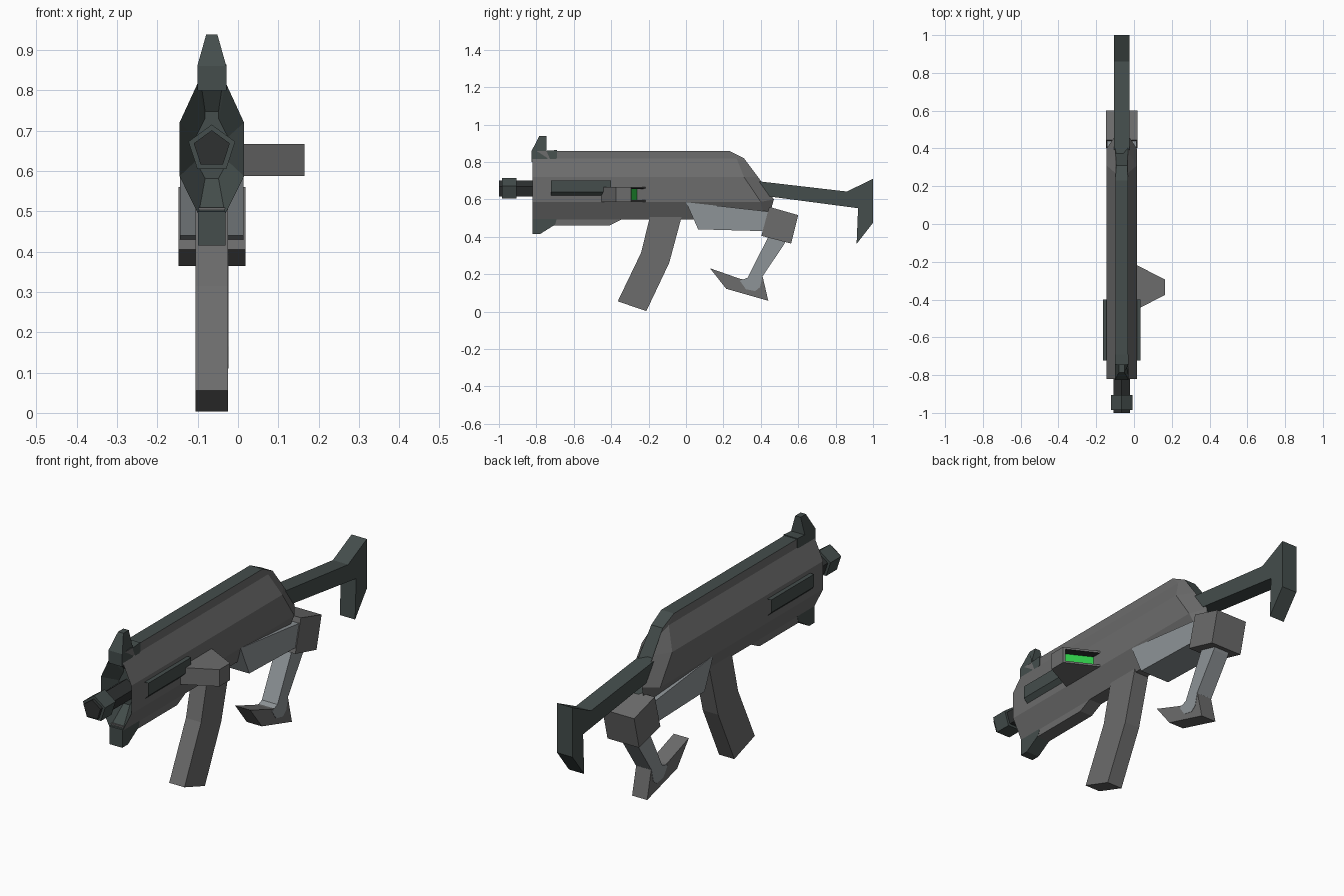
import bpy, bmesh, math
from mathutils import Vector

if "Cube" in bpy.data.objects:
    bpy.data.objects.remove(bpy.data.objects["Cube"])

CX = -0.065  # centre plane of the main body


def material(name, r, g, b):
    m = bpy.data.materials.new(name)
    m.diffuse_color = (r, g, b, 1)
    m.use_nodes = True
    m.node_tree.nodes["Principled BSDF"].inputs["Base Color"].default_value = m.diffuse_color
    return m


GREY = material("mid grey", 0.15, 0.15, 0.15)
DARK = material("dark green grey", 0.058, 0.075, 0.072)
LIGHT = material("light steel grey", 0.27, 0.295, 0.31)
BLACK = material("near black", 0.028, 0.031, 0.031)
GREEN = material("bright green", 0.03, 0.62, 0.07)


def finish(name, bm, *mats):
    bmesh.ops.recalc_face_normals(bm, faces=bm.faces)
    me = bpy.data.meshes.new(name)
    bm.to_mesh(me)
    bm.free()
    for m in mats:
        me.materials.append(m)
    ob = bpy.data.objects.new(name, me)
    bpy.context.collection.objects.link(ob)
    return ob


def bridge(bm, a, b):
    n = len(a)
    return [bm.faces.new((a[i], a[(i + 1) % n], b[(i + 1) % n], b[i])) for i in range(n)]


def prism(name, pts, half, mat):
    """Side profile (y, z) given thickness across x; half may depend on z."""
    w = half if callable(half) else (lambda z: half)
    bm = bmesh.new()
    l = [bm.verts.new((CX - w(z), y, z)) for y, z in pts]
    r = [bm.verts.new((CX + w(z), y, z)) for y, z in pts]
    bridge(bm, l, r)
    bm.faces.new(l)
    bm.faces.new(r)
    return finish(name, bm, mat)


# Main body: rings of half-section points (half width, y, z), mirrored
def ring(bm, half):
    right = [bm.verts.new((CX + w, y, z)) for w, y, z in half]
    left = [bm.verts.new((CX - w, y, z)) for w, y, z in reversed(half)]
    return right + left


section = [(.033, .86), (.034, .82), (.08, .72), (.08, .587), (.033, .492)]
bm = bmesh.new()
inner = ring(bm, [(w * .5, -.74, .655 + (z - .655) * .45) for w, z in section])
front = ring(bm, [(w, -.82, z) for w, z in section])
rear = ring(bm, [(w, y, z) for (w, z), y in zip(section, (.23, .27, .31, .40, .42))])
tail = ring(bm, [(.03, .31, .82), (.03, .325, .80), (.033, .385, .72),
                 (.033, .47, .60), (.03, .45, .53)])
funnel = bridge(bm, inner, front) + [bm.faces.new(inner)]
bridge(bm, front, rear)
bridge(bm, rear, tail)
bm.faces.new(tail)
bmesh.ops.recalc_face_normals(bm, faces=bm.faces)
for f in bm.faces:
    # dark front funnel and dark spine along the top and down the back
    spine = abs(f.calc_center_median().x - CX) < .01 and f.normal.z > .1
    f.material_index = 1 if f in funnel or spine else 0
finish("body", bm, GREY, DARK)

# Front sight and lower front fittings
prism("front_sight", [(-.825, .80), (-.825, .86), (-.785, .938), (-.745, .938), (-.745, .86),
                      (-.69, .864), (-.69, .82), (-.72, .80)],
      lambda z: .014 if z > .9 else .036, DARK)
prism("front_lug", [(-.822, .50), (-.822, .415), (-.78, .415), (-.70, .465), (-.69, .50)],
      .034, DARK)
prism("lower_rail", [(-.81, .51), (-.81, .46), (-.41, .46), (-.33, .50), (-.33, .51)],
      .033, GREY)

# Pentagonal barrel and muzzle collar
for name, radius, y0, y1, mat in (("barrel", .047, -1.0, -.72, BLACK),
                                  ("muzzle_collar", .061, -.985, -.905, DARK)):
    bm = bmesh.new()
    rings = [[bm.verts.new((CX + radius * math.sin(math.tau * i / 5), y,
                            .654 + radius * math.cos(math.tau * i / 5))) for i in range(5)]
             for y in (y0, y1)]
    bridge(bm, *rings)
    for r in rings:
        bm.faces.new(r)
    finish(name, bm, mat)

# Side rails, open at the ends
for side, s in (("left", -1), ("right", 1)):
    bm = bmesh.new()
    a, b = [[bm.verts.new((CX + s * w, y, z)) for w, z in
             ((.075, .70), (.1, .70), (.1, .64), (.075, .615))] for y in (-.722, -.40)]
    bridge(bm, a, b)
    finish(side + "_side_rail", bm, DARK)

# Side sensor with a recessed green window in its rear slanted face
bm = bmesh.new()
plan = [(.0, -.46), (.165, -.375), (.165, -.295), (.0, -.21)]
lo, hi = [[bm.verts.new((x, y, z)) for x, y in plan] for z in (.587, .667)]
sides = bridge(bm, lo, hi)
bm.faces.new(lo)
bm.faces.new(hi)
bmesh.ops.recalc_face_normals(bm, faces=bm.faces)
window = sides[2]
bmesh.ops.inset_individual(bm, faces=[window], thickness=.014)
walls = bmesh.ops.inset_individual(bm, faces=[window], thickness=.001, depth=-.04)["faces"]
for f in walls:
    f.material_index = 1
window.material_index = 2
finish("side_sensor", bm, GREY, BLACK, GREEN)

# Grip, stock and rear linkage
prism("grip", [(-.19, .52), (-.24, .315), (-.365, .055), (-.212, .003), (-.09, .26), (-.02, .52)],
      .04, GREY)
prism("stock", [(.36, .70), (.86, .642), (1.0, .71), (1.0, .475), (.912, .362), (.92, .553),
                (.465, .613), (.36, .625)], .04, DARK)
prism("rear_bracket", [(0, .585), (.065, .44), (.43, .43), (.44, .535)], .0785, LIGHT)
prism("hinge_block", [(.445, .56), (.60, .516), (.562, .364), (.403, .405)], .083, GREY)
prism("hinge_arm", [(.45, .42), (.54, .39), (.525, .36), (.41, .19), (.395, .13), (.37, .11),
                    (.32, .12), (.288, .165), (.33, .182)], .041, LIGHT)
prism("hook", [(.128, .232), (.215, .122), (.44, .058), (.408, .195), (.38, .16), (.29, .175)],
      .0395, GREY)
